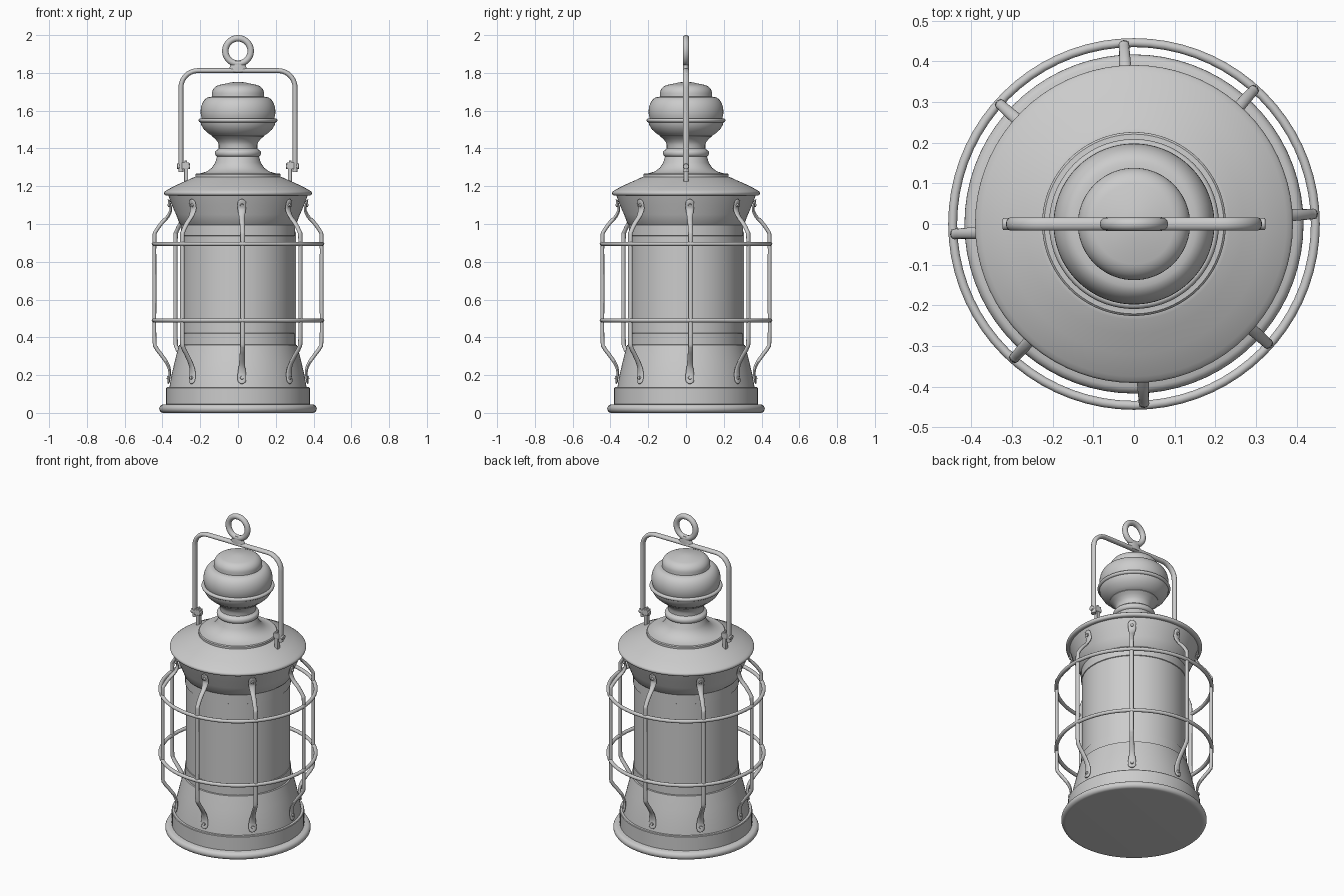
import bpy, bmesh, math
from mathutils import Vector, Matrix

if "Cube" in bpy.data.objects:
    bpy.data.objects.remove(bpy.data.objects["Cube"])

SEG = 72


def finish(name, bm, angle=32):
    bmesh.ops.recalc_face_normals(bm, faces=bm.faces)
    me = bpy.data.meshes.new(name)
    bm.to_mesh(me)
    bm.free()
    for p in me.polygons:
        p.use_smooth = True
    me.set_sharp_from_angle(angle=math.radians(angle))
    ob = bpy.data.objects.new(name, me)
    bpy.context.collection.objects.link(ob)
    return ob


def lathe(name, profile):
    """Spin an (r, z) profile about z; the ends are capped flat."""
    bm = bmesh.new()
    rings = [[bm.verts.new((r * math.cos(a), r * math.sin(a), z))
              for a in (math.tau * i / SEG for i in range(SEG))] for r, z in profile]
    for a, b in zip(rings, rings[1:]):
        for i in range(SEG):
            j = (i + 1) % SEG
            bm.faces.new((a[i], a[j], b[j], b[i]))
    bm.faces.new(rings[0])
    bm.faces.new(rings[-1])
    return finish(name, bm)


def arc(cx, cz, rx, rz, a0, a1, n=8):
    return [(cx + rx * math.cos(math.radians(a0 + (a1 - a0) * i / n)),
             cz + rz * math.sin(math.radians(a0 + (a1 - a0) * i / n))) for i in range(n + 1)]


def smooth_path(pts, n=4):
    """Catmull-Rom interpolation through tuples."""
    v = [Vector(p) for p in pts]
    v = [v[0]] + v + [v[-1]]
    out = []
    for p0, p1, p2, p3 in zip(v, v[1:], v[2:], v[3:]):
        for i in range(n):
            t = i / n
            out.append(0.5 * (2 * p1 + (p2 - p0) * t + (2 * p0 - 5 * p1 + 4 * p2 - p3) * t * t
                              + (3 * p1 - p0 - 3 * p2 + p3) * t ** 3))
    return out + [v[-1]]


def sweep(bm, path, sides=12):
    """Sweep an ellipse along (x, z, half width in y, half thickness in plane)."""
    rings = []
    for k, p in enumerate(path):
        a, b = path[max(k - 1, 0)], path[min(k + 1, len(path) - 1)]
        d = Vector((b[0] - a[0], b[1] - a[1])).normalized()
        ring = []
        for i in range(sides):
            t = math.tau * i / sides
            o = p[3] * math.cos(t)
            ring.append(bm.verts.new((p[0] - d.y * o, p[2] * math.sin(t), p[1] + d.x * o)))
        rings.append(ring)
    for a, b in zip(rings, rings[1:]):
        for i in range(sides):
            j = (i + 1) % sides
            bm.faces.new((a[i], a[j], b[j], b[i]))
    bm.faces.new(rings[0])
    bm.faces.new(rings[-1])


def torus(name, major, minor_r, minor_z, matrix, n=SEG, m=12):
    bm = bmesh.new()
    g = [[bm.verts.new(matrix @ Vector(((major + minor_r * math.cos(t)) * math.cos(a),
                                        (major + minor_r * math.cos(t)) * math.sin(a),
                                        minor_z * math.sin(t))))
          for t in (math.tau * j / m for j in range(m))]
         for a in (math.tau * i / n for i in range(n))]
    for i in range(n):
        for j in range(m):
            i2, j2 = (i + 1) % n, (j + 1) % m
            bm.faces.new((g[i][j], g[i2][j], g[i2][j2], g[i][j2]))
    return finish(name, bm, 60)


def cylinder_x(bm, centre, radius, depth, tilt=0, r2=None):
    m = Matrix.Translation(centre) @ Matrix.Rotation(math.pi / 2 + tilt, 4, 'Y')
    bmesh.ops.create_cone(bm, cap_ends=True, segments=16, radius1=radius,
                          radius2=r2 or radius, depth=depth, matrix=m)


def box(bm, centre, size):
    bmesh.ops.create_cube(bm, size=1, matrix=Matrix.Translation(centre) @ Matrix.Diagonal((*size, 1)))


# Base with rolled rim, step and tapered skirt
lathe("base", [(0.39, 0)] + arc(0.395, 0.022, 0.022, 0.022, -75, 75)
      + [(0.38, 0.046), (0.38, 0.132), (0.377, 0.136), (0.363, 0.136),
         (0.352, 0.2), (0.333, 0.28), (0.312, 0.36), (0.30, 0.362)])

# Glass cylinder with faint collars at each end
lathe("glass", [(0.303, 0.355), (0.303, 0.42), (0.299, 0.422),
                (0.299, 0.936), (0.303, 0.938), (0.303, 1.0)])

# Flared collar below the lid
lathe("upper_collar", [(0.303, 0.995), (0.309, 1.0), (0.328, 1.05), (0.35, 1.1), (0.37, 1.155)])

# Lid with rounded lip
lathe("lid", [(0.36, 1.15)] + arc(0.377, 1.163, 0.014, 0.013, -90, 50, 8)
      + [(0.375, 1.181), (0.32, 1.209), (0.27, 1.231), (0.235, 1.247), (0.225, 1.25)])

# Chimney neck with foot and bead
lathe("chimney_neck", [(0.226, 1.245), (0.226, 1.262), (0.221, 1.267), (0.2, 1.268),
                       (0.165, 1.278), (0.138, 1.298), (0.12, 1.325), (0.113, 1.352)]
      + arc(0.108, 1.375, 0.014, 0.018, -80, 80)
      + [(0.102, 1.4), (0.102, 1.42), (0.108, 1.435), (0.122, 1.452), (0.138, 1.464), (0.138, 1.47)])

# Chimney bulb
lathe("chimney_bulb", [(0.115, 1.462), (0.138, 1.467), (0.158, 1.48), (0.18, 1.5), (0.195, 1.525), (0.198, 1.538)]
      + arc(0.197, 1.549, 0.012, 0.011, -80, 80)
      + arc(0.145, 1.595, 0.053, 0.078, -28, 90, 12) + [(0.138, 1.674)])

# Chimney cap
lathe("chimney_cap", [(0.138, 1.665), (0.138, 1.69)]
      + arc(0.085, 1.69, 0.053, 0.048, 10, 75) + [(0.07, 1.742), (0.035, 1.75), (0.004, 1.752)])

# Guard rings
for label, z in (("lower", 0.49), ("upper", 0.895)):
    torus(label + "_guard_ring", 0.446, 0.011, 0.011, Matrix.Translation((0, 0, z)))

# Eight guard bars with flattened, riveted ends
bar = smooth_path([
    (0.371, 0.155, 0.008, 0.004), (0.368, 0.165, 0.02, 0.006), (0.364, 0.187, 0.023, 0.006),
    (0.362, 0.215, 0.021, 0.007), (0.372, 0.255, 0.016, 0.009), (0.405, 0.305, 0.014, 0.01),
    (0.434, 0.345, 0.013, 0.01), (0.443, 0.39, 0.013, 0.01), (0.443, 0.65, 0.013, 0.01),
    (0.443, 0.92, 0.013, 0.01), (0.436, 0.96, 0.013, 0.01), (0.405, 1.005, 0.014, 0.01),
    (0.372, 1.04, 0.016, 0.009), (0.356, 1.075, 0.021, 0.007), (0.36, 1.1, 0.023, 0.006),
    (0.365, 1.12, 0.02, 0.006), (0.369, 1.13, 0.008, 0.004)])
for i in range(8):
    bm = bmesh.new()
    sweep(bm, bar)
    cylinder_x(bm, (0.368, 0, 0.185), 0.012, 0.018, -0.2, 0.008)
    cylinder_x(bm, (0.364, 0, 1.1), 0.012, 0.018, 0.35, 0.008)
    ob = finish(f"guard_bar_{i + 1}", bm, 45)
    ob.rotation_euler.z = math.radians(45 * i + 3.2)

# Bail handle
bail = ([(-0.302, 1.275)] + arc(-0.212, 1.722, 0.09, 0.09, 180, 90, 10)
        + arc(0.212, 1.722, 0.09, 0.09, 90, 0, 10) + [(0.302, 1.275)])
bm = bmesh.new()
sweep(bm, [(x, z, 0.017, 0.013) for x, z in bail], 14)
finish("handle", bm, 45)

# Hanging eye and its saddle
torus("hanging_eye", 0.067, 0.017, 0.017,
      Matrix.Translation((0, 0, 1.916)) @ Matrix.Rotation(math.pi / 2, 4, 'X'), 48)
bm = bmesh.new()
sweep(bm, [(0, 1.805, 0.017, 0.05), (0, 1.825, 0.017, 0.047), (0, 1.84, 0.017, 0.04), (0, 1.862, 0.014, 0.036)], 20)
finish("hanging_eye_saddle", bm, 45)

# Handle brackets: tab, hinge block and pivot pin
for label, s in (("left", -1), ("right", 1)):
    bm = bmesh.new()
    box(bm, (s * 0.275, 0, 1.255), (0.022, 0.026, 0.09))
    box(bm, (s * 0.278, 0, 1.308), (0.04, 0.032, 0.036))
    box(bm, (s * 0.276, 0, 1.328), (0.014, 0.024, 0.016))
    cylinder_x(bm, (s * 0.288, 0, 1.305), 0.015, 0.07)
    ob = finish(label + "_handle_bracket", bm)
    bev = ob.modifiers.new("bevel", 'BEVEL')
    bev.width = 0.003
    bev.segments = 2
